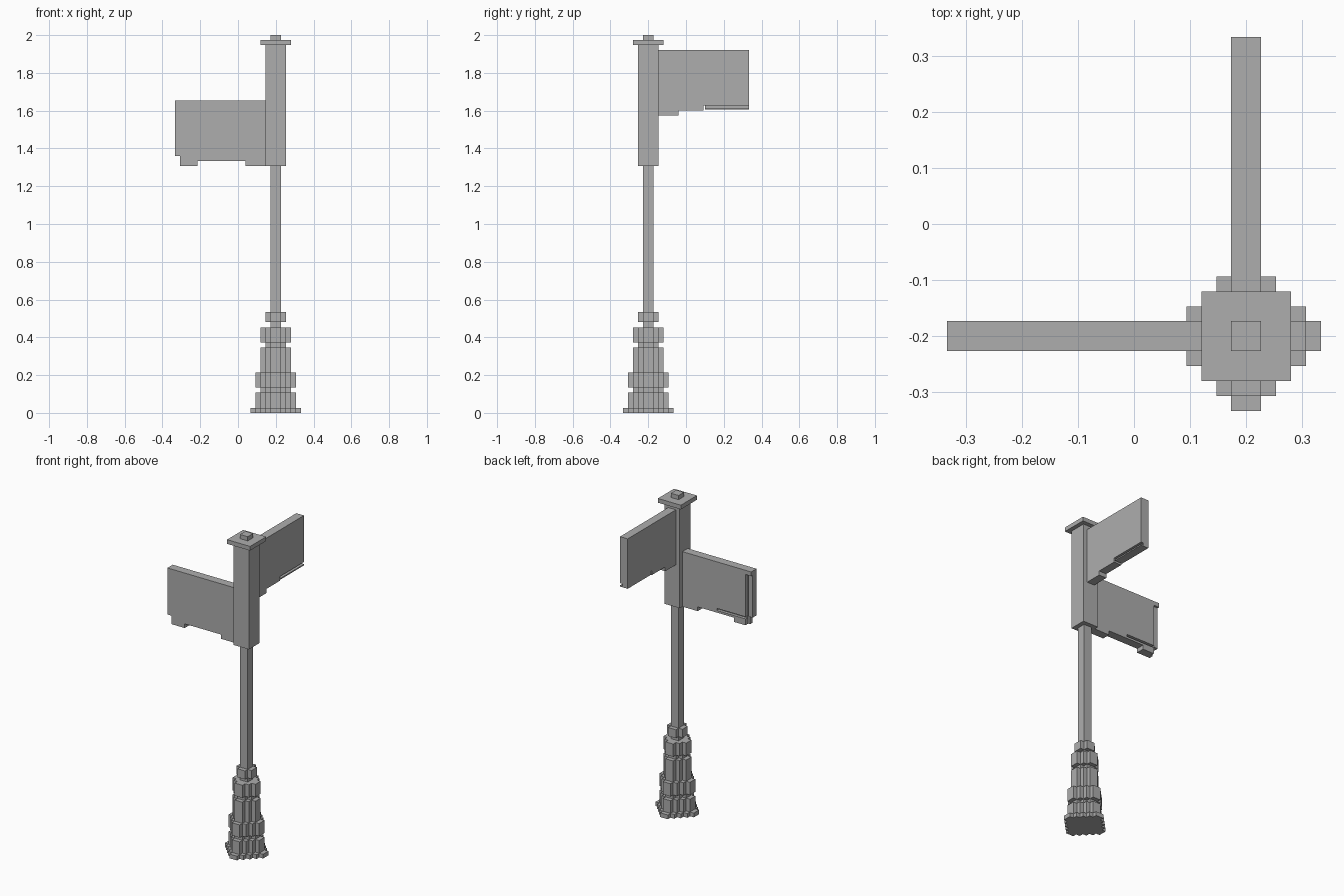
import bpy, bmesh

if "Cube" in bpy.data.objects:
    bpy.data.objects.remove(bpy.data.objects["Cube"], do_unlink=True)

U = 2 / 75          # one block
CX, CY = 7.5, -7.5  # post axis, in blocks

grey = bpy.data.materials.new("plain_grey")
grey.use_nodes = True
grey.diffuse_color = (0.42, 0.42, 0.42, 1)
grey.node_tree.nodes["Principled BSDF"].inputs["Base Color"].default_value = grey.diffuse_color


def finish(name, bm):
    bmesh.ops.recalc_face_normals(bm, faces=bm.faces)
    bmesh.ops.scale(bm, vec=(U, U, U), verts=bm.verts)
    mesh = bpy.data.meshes.new(name)
    bm.to_mesh(mesh)
    bm.free()
    mesh.materials.append(grey)
    ob = bpy.data.objects.new(name, mesh)
    bpy.context.collection.objects.link(ob)


def prism(name, outline, z0, z1):
    bm = bmesh.new()
    face = bm.faces.new([bm.verts.new((CX + x, CY + y, z0)) for x, y in outline])
    top = bmesh.ops.extrude_face_region(bm, geom=[face], use_keep_orig=True)["geom"]
    bmesh.ops.translate(bm, vec=(0, 0, z1 - z0),
                        verts=[v for v in top if isinstance(v, bmesh.types.BMVert)])
    finish(name, bm)


def square(h):
    return [(h, -h), (h, h), (-h, h), (-h, -h)]


def stepped(h):
    """Staircase diamond outline with half width h."""
    quarter = []
    for k in range(1, h):
        quarter += [(h - k + 1, k), (h - k, k)]
    quarter.append((1, h))
    pts = []
    for _ in range(4):
        pts += quarter
        quarter = [(-y, x) for x, y in quarter]
    return pts


def panel(name, boxes, place):
    """Sign made of boxes: along, depth and height ranges."""
    bm = bmesh.new()
    for a0, a1, d0, d1, z0, z1 in boxes:
        cube = bmesh.ops.create_cube(bm, size=1)["verts"]
        for v in cube:
            a = a0 if v.co.x < 0 else a1
            d = d0 if v.co.y < 0 else d1
            v.co = (*place(a, d), z0 if v.co.z < 0 else z1)
    finish(name, bm)


# Stepped base, bottom to top
levels = [("foot_plate", 5, 1), ("lower_base", 4, 4), ("base_groove", 3, 5),
          ("base_ring", 4, 8), ("base_column", 3, 13), ("upper_groove", 2, 14),
          ("upper_ring", 3, 17), ("neck", 1, 18), ("collar", 2, 20)]
z = 0
for name, half, top in levels:
    prism(name, stepped(half), z, top)
    z = top

# Post, sleeve and cap
prism("pole", square(1), z, 49)
prism("sleeve", square(2), 49, 73)
prism("cap", square(3), 73, 74)
prism("finial", square(1), 74, 75)

# Side sign, with a recessed end and lower edge on its back
panel("side_sign", [
    (0, 1, -1, 0.5, 51, 61),
    (1, 1.5, -1, 0, 49, 61),
    (0, 1.5, -1, 1, 61, 62),
    (1.5, 18, -1, 1, 51, 62),
    (9, 18, -1, 1, 50, 51),
    (1.5, 9, -1, 0.3, 50.5, 51),
    (1.5, 9, -1, 1, 50, 50.5),
    (1.5, 4.5, -1, 1, 49, 50),
    (14, 18, -1, 1, 49, 50),
], lambda a, d: (a - 12.5, CY + d))

# Rear sign, with a recessed lower edge
panel("rear_sign", [
    (0, 18, -1, 1, 61, 72),
    (0, 9, -1, 1, 60, 61),
    (9.3, 18, -1, 0.3, 60.5, 61),
    (9.3, 18, -1, 1, 60.2, 60.5),
    (0, 4, -1, 1, 59, 60),
], lambda a, d: (CX + d, a - 5.5))
